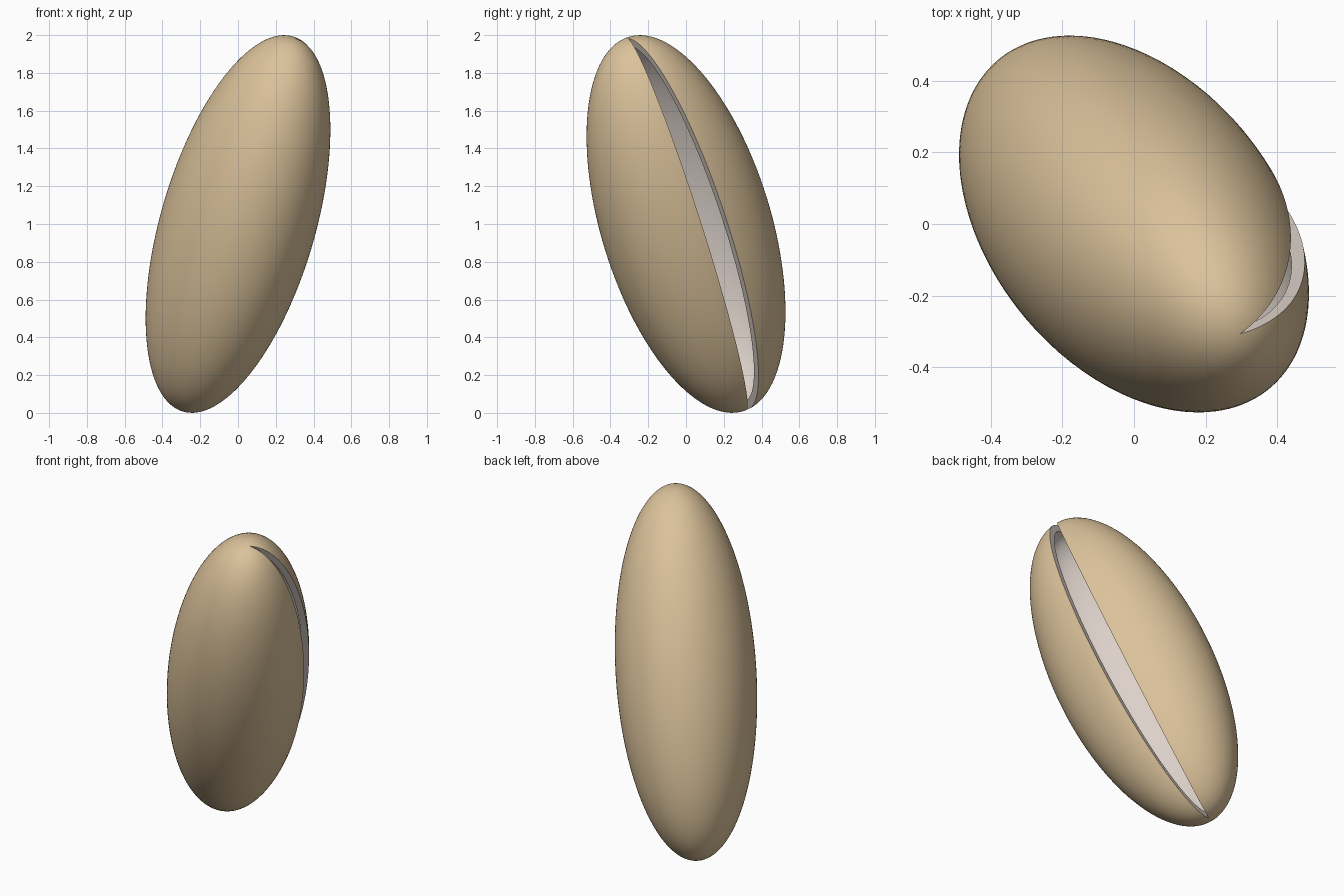
import bpy, bmesh, math
from mathutils import Vector, Matrix

if "Cube" in bpy.data.objects:
    bpy.data.objects.remove(bpy.data.objects["Cube"])


def material(name, rgb):
    m = bpy.data.materials.new(name)
    m.diffuse_color = (*rgb, 1)
    m.use_nodes = True
    m.node_tree.nodes["Principled BSDF"].inputs["Base Color"].default_value = m.diffuse_color
    return m


# Leaning frame: long axis, short axis through the slit, wide axis
long_axis = Vector((0.276, -0.287, 0.917)).normalized()
short_axis = Vector((0.892, 0.430, -0.1335))
short_axis = (short_axis - long_axis * short_axis.dot(long_axis)).normalized()
wide_axis = long_axis.cross(short_axis)
frame = Matrix((short_axis, wide_axis, long_axis)).transposed()
centre = Vector((0, 0, 1))

RINGS, SEGS = 64, 112
SLIT = math.radians(9)          # half the angle of the open slit
bm = bmesh.new()


def layer(radii):
    """Open ellipsoid skin, as a grid of vertices from pole to pole."""
    grid = []
    for i in range(RINGS + 1):
        t = math.pi * i / RINGS
        row = []
        for j in range(SEGS + 1):
            p = SLIT + (2 * math.pi - 2 * SLIT) * j / SEGS
            v = Vector((radii[0] * math.sin(t) * math.cos(p),
                        radii[1] * math.sin(t) * math.sin(p),
                        radii[2] * math.cos(t)))
            row.append(bm.verts.new(centre + frame @ v))
        if i in (0, RINGS):     # a single vertex at each pole
            for v in row[1:]:
                bm.verts.remove(v)
            row = [row[0]] * (SEGS + 1)
        grid.append(row)
    return grid


def face(verts, index, smooth=True):
    f = bm.faces.new(list(dict.fromkeys(verts)))
    f.material_index = index
    f.smooth = smooth


outer = layer((0.396, 0.458, 1.072))
inner = layer((0.356, 0.418, 1.025))

# Outer and inner skins
for i in range(RINGS):
    for j in range(SEGS):
        for g, index in ((outer, 0), (inner, 1)):
            face((g[i][j], g[i + 1][j], g[i + 1][j + 1], g[i][j + 1]), index)

# Rims along both sides of the slit
for i in range(RINGS):
    for j in (0, SEGS):
        face((outer[i][j], outer[i + 1][j], inner[i + 1][j], inner[i][j]), 1)

bmesh.ops.recalc_face_normals(bm, faces=bm.faces)
mesh = bpy.data.meshes.new("split_shell")
bm.to_mesh(mesh)
bm.free()
mesh.materials.append(material("tan shell", (0.71, 0.54, 0.325)))
mesh.materials.append(material("pale lining", (0.72, 0.64, 0.59)))
shell = bpy.data.objects.new("split_shell", mesh)
bpy.context.collection.objects.link(shell)
bpy.context.view_layer.objects.active = shell
shell.select_set(True)
bpy.ops.object.shade_smooth_by_angle(angle=math.radians(35))
